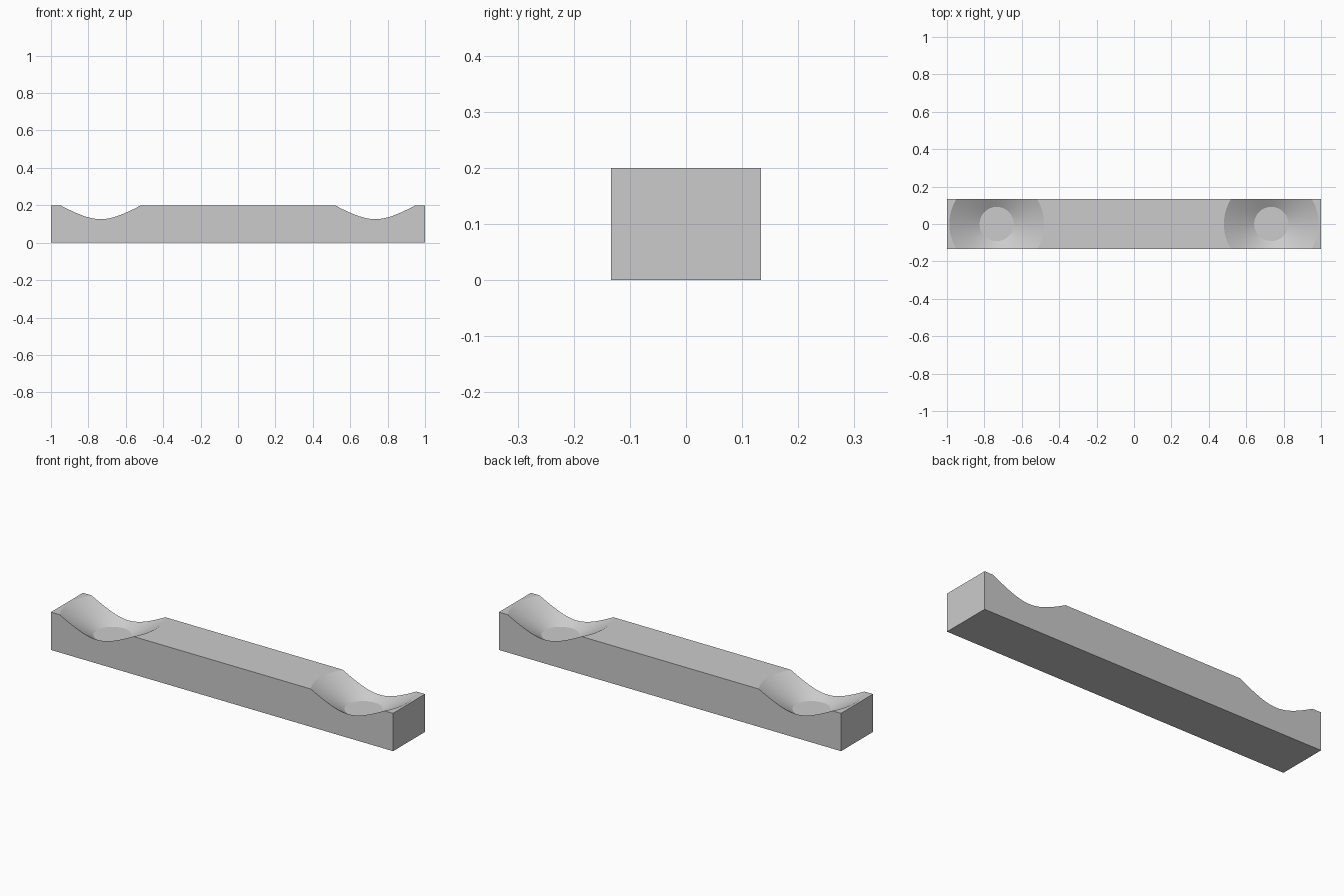
import bpy
import math

cube = bpy.data.objects.get("Cube")
if cube:
    bpy.data.objects.remove(cube, do_unlink=True)

LENGTH, WIDTH, HEIGHT = 2.0, 0.2667, 0.2
DISH_X, FLOOR_Z = 0.734, 0.1
FLOOR_R, RIM_R = 0.0915, 0.2535

grey = bpy.data.materials.new("plain_grey")
grey.use_nodes = True
colour = (0.6, 0.6, 0.6, 1)
grey.diffuse_color = colour
grey.node_tree.nodes["Principled BSDF"].inputs["Base Color"].default_value = colour

# Rectangular bar
bpy.ops.mesh.primitive_cube_add(size=1, location=(0, 0, HEIGHT / 2))
bar = bpy.context.object
bar.name = "bar"
bar.scale = (LENGTH, WIDTH, HEIGHT)
bpy.ops.object.transform_apply(location=True, rotation=False, scale=True)
bar.data.materials.append(grey)


def cut_dish(x):
    """Cut a flat-floored conical dish; the cutter continues above the bar."""
    depth = 2 * (HEIGHT - FLOOR_Z)
    bpy.ops.mesh.primitive_cone_add(
        vertices=96, radius1=FLOOR_R, radius2=2 * RIM_R - FLOOR_R,
        depth=depth, location=(x, 0, FLOOR_Z + depth / 2))
    cutter = bpy.context.object
    cutter.name = "dish_cutter"
    cutter.hide_render = True
    cutter.data.materials.append(grey)
    bpy.context.view_layer.objects.active = bar
    mod = bar.modifiers.new("dish", "BOOLEAN")
    mod.operation = "DIFFERENCE"
    mod.solver = "EXACT"
    mod.object = cutter
    bpy.ops.object.modifier_apply(modifier=mod.name)
    bpy.data.objects.remove(cutter, do_unlink=True)


# A dish at each end
for side in (-1, 1):
    cut_dish(side * DISH_X)

# Smooth dish walls with crisp edges
bpy.ops.object.select_all(action="DESELECT")
bar.select_set(True)
bpy.context.view_layer.objects.active = bar
bpy.ops.object.shade_smooth_by_angle(angle=math.radians(20))
